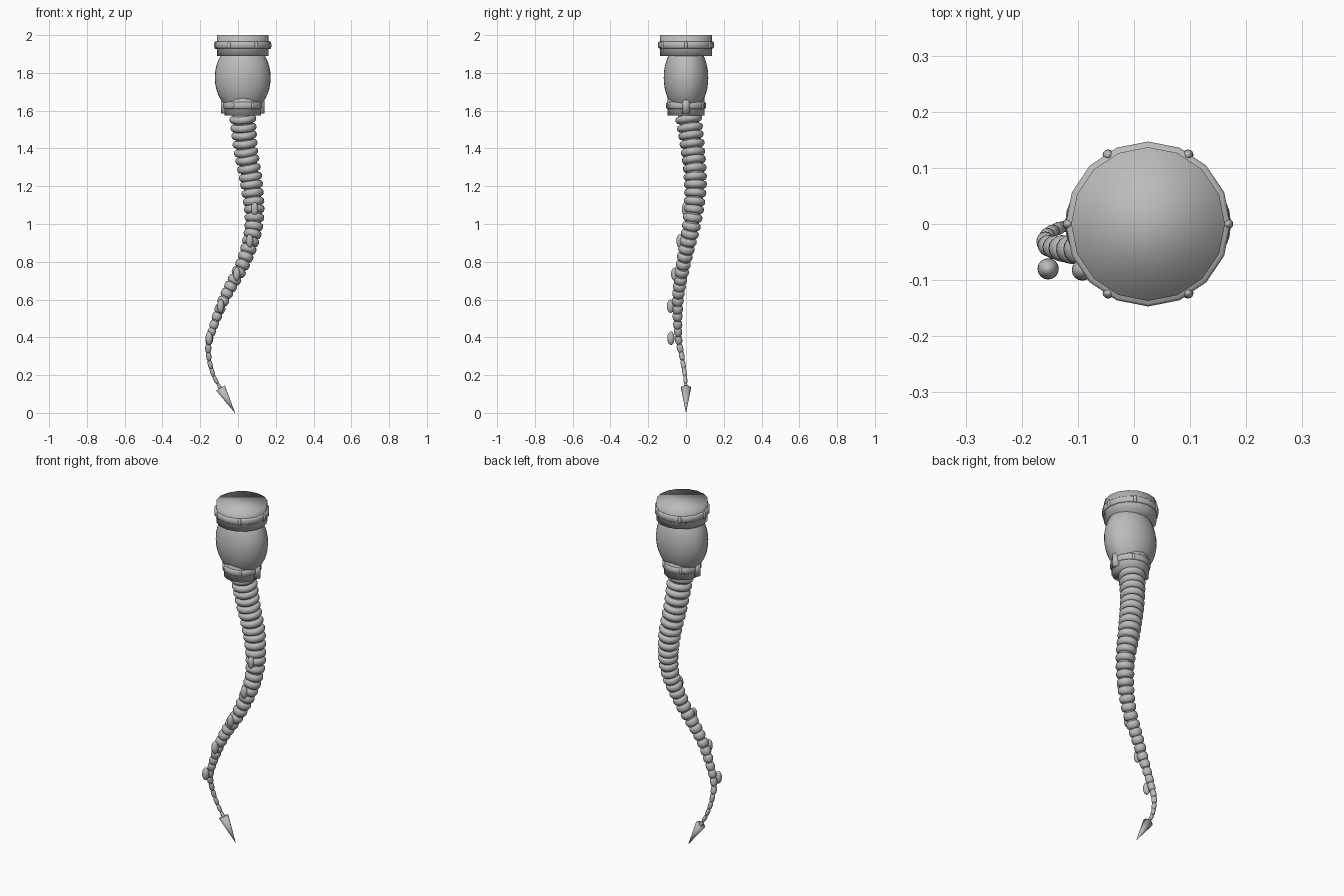
import bpy, bmesh, math
from mathutils import Vector, Matrix

cube = bpy.data.objects.get("Cube")
if cube:
    bpy.data.objects.remove(cube, do_unlink=True)

GREY = (0.5, 0.5, 0.5, 1)
mat = bpy.data.materials.new("plain grey")
mat.use_nodes = True
mat.diffuse_color = GREY
mat.node_tree.nodes["Principled BSDF"].inputs["Base Color"].default_value = GREY

AXIS = Vector((0.025, 0, 0))   # centre line of the base housing
UP = Vector((0, 0, 1))


def finish(name, bm):
    bmesh.ops.recalc_face_normals(bm, faces=bm.faces)
    for face in bm.faces:
        face.smooth = True
    mesh = bpy.data.meshes.new(name)
    bm.to_mesh(mesh)
    bm.free()
    mesh.materials.append(mat)
    obj = bpy.data.objects.new(name, mesh)
    bpy.context.collection.objects.link(obj)


def loft(bm, stations, sides=16):
    """Skin circles given as (centre, direction, radius) and cap both ends."""
    loops = []
    for centre, direction, radius in stations:
        side = Vector((1, 0, 0))
        side = (side - direction * side.dot(direction)).normalized()
        other = direction.cross(side)
        loop = []
        for i in range(sides):
            a = math.tau * i / sides
            loop.append(bm.verts.new(centre + radius * (side * math.cos(a) + other * math.sin(a))))
        loops.append(loop)
    for low, high in zip(loops, loops[1:]):
        for i in range(sides):
            j = (i + 1) % sides
            bm.faces.new((low[i], low[j], high[j], high[i]))
    bm.faces.new(loops[0])
    bm.faces.new(loops[-1])


def upright(name, profile):
    bm = bmesh.new()
    loft(bm, [(AXIS + UP * z, UP, r) for z, r in profile])
    finish(name, bm)


def ellipsoid(bm, centre, size, u=16, v=10):
    bmesh.ops.create_uvsphere(bm, u_segments=u, v_segments=v, radius=1,
                              matrix=Matrix.Translation(centre) @ Matrix.Diagonal((*size, 1)))


def around(count, radius, z):
    for i in range(count):
        a = math.tau * i / count
        yield AXIS + Vector((radius * math.cos(a), radius * math.sin(a), z))


# Base housing: collars, bands and the bulb between them
upright("upper_collar", [(1.89, 0.137), (2.0, 0.137)])
upright("upper_band", [(1.93, 0.142), (1.935, 0.147), (1.96, 0.147), (1.965, 0.142)])
upright("lower_collar", [(1.575, 0.097), (1.69, 0.097)])
upright("lower_band", [(1.61, 0.1), (1.615, 0.105), (1.64, 0.105), (1.645, 0.1)])

bm = bmesh.new()
ellipsoid(bm, AXIS + UP * 1.775, (0.148, 0.118, 0.19), 32, 20)
finish("bulb", bm)

# Rivets around both bands
for name, radius, z, size in (("upper_rivets", 0.142, 1.947, 0.01), ("lower_rivets", 0.1, 1.628, 0.008)):
    bm = bmesh.new()
    for spot in around(6, radius, z):
        ellipsoid(bm, spot, (size, size, size * 2.2), 12, 8)
    finish(name, bm)

# Rounded lugs on the two sides of the lower collar
bm = bmesh.new()
for spot in around(2, 0.096, 0):
    loft(bm, [(spot + UP * z, UP, 0.02) for z in (1.585, 1.66)])
    ellipsoid(bm, spot + UP * 1.66, (0.02, 0.02, 0.02))
finish("side_lugs", bm)

# Tentacle path: x, y, z, radius
KEYS = [
    (0.022, 0.008, 1.6, 0.072), (0.04, 0.035, 1.4, 0.065), (0.073, 0.05, 1.2, 0.06),
    (0.085, 0.03, 1.0, 0.05), (0.03, -0.012, 0.8, 0.04), (-0.075, -0.043, 0.6, 0.031),
    (-0.148, -0.04, 0.4, 0.02), (-0.155, -0.022, 0.3, 0.014),
    (-0.13, -0.006, 0.2, 0.011), (-0.093, 0, 0.13, 0.009),
]
keys = [Vector(k) for k in KEYS]


def path(t):
    i = min(int(t), len(keys) - 2)
    f = t - i
    p1, p2 = keys[i], keys[i + 1]
    p0 = keys[i - 1] if i else p1 * 2 - p2
    p3 = keys[i + 2] if i + 2 < len(keys) else p2 * 2 - p1
    p = (p1 * 2 + (p2 - p0) * f + (p0 * 2 - p1 * 5 + p2 * 4 - p3) * f ** 2
         + (p1 * 3 - p0 - p2 * 3 + p3) * f ** 3) / 2
    return p.to_3d(), p.w


STEPS = 400
samples = [path((len(keys) - 1) * s / STEPS) for s in range(STEPS + 1)]
stations = []
for s, (point, radius) in enumerate(samples):
    ahead, behind = samples[min(s + 1, STEPS)][0], samples[max(s - 1, 0)][0]
    stations.append((point, (behind - ahead).normalized(), radius))

# Slim core running through the rings
bm = bmesh.new()
loft(bm, [(p, d, r * 0.74) for p, d, r in stations[::8]], 12)
finish("tentacle_core", bm)

# Overlapping ring segments threaded on the core
PITCH = 0.044
SHAPE = [(-0.46, 0.72), (-0.36, 0.9), (-0.1, 1.0), (0.15, 1.0), (0.36, 0.92), (0.46, 0.74)]
bm = bmesh.new()
travelled = 0
for before, (p, d, r) in zip(stations, stations[1:]):
    travelled += (p - before[0]).length
    if travelled >= PITCH:
        travelled -= PITCH
        loft(bm, [(p + d * PITCH * along, d, r * wide) for along, wide in SHAPE])
finish("tentacle_rings", bm)

# Egg-shaped suckers along the front
bm = bmesh.new()
for spot in ((0.088, -0.003, 1.08), (0.062, -0.032, 0.91), (-0.007, -0.06, 0.735),
             (-0.092, -0.082, 0.565), (-0.153, -0.08, 0.395)):
    ellipsoid(bm, spot, (0.019, 0.019, 0.036))
finish("suckers", bm)

# Pointed barb at the tip
base, tip = Vector((-0.093, 0, 0.132)), Vector((-0.016, 0, 0))
aim = (base - tip).normalized()
bm = bmesh.new()
loft(bm, [(tip, aim, 0.0005), (base, aim, 0.027)])
finish("tip_barb", bm)
